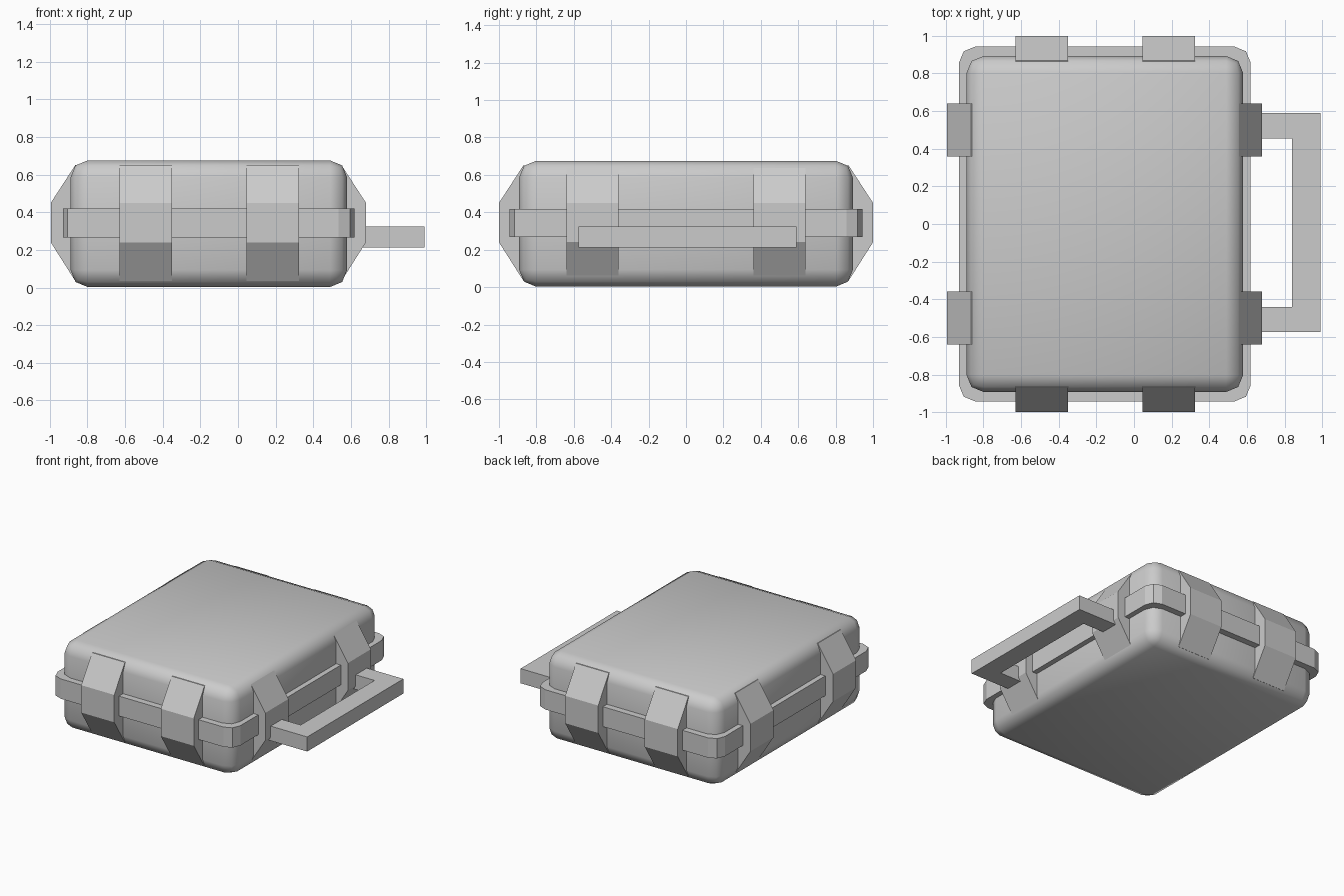
import bpy
import bmesh
from math import radians
from mathutils import Matrix, Vector

if "Cube" in bpy.data.objects:
    bpy.data.objects.remove(bpy.data.objects["Cube"])

# One plain colour for the whole case
grey = bpy.data.materials.new("grey")
grey.use_nodes = True
COLOUR = (0.6, 0.6, 0.6, 1)
grey.diffuse_color = COLOUR
grey.node_tree.nodes["Principled BSDF"].inputs["Base Color"].default_value = COLOUR

CENTRE_X = -0.155


def finish(name, bm, smooth=False):
    bmesh.ops.recalc_face_normals(bm, faces=bm.faces)
    mesh = bpy.data.meshes.new(name)
    bm.to_mesh(mesh)
    bm.free()
    mesh.materials.append(grey)
    obj = bpy.data.objects.new(name, mesh)
    bpy.context.collection.objects.link(obj)
    if smooth:
        bpy.ops.object.select_all(action='DESELECT')
        obj.select_set(True)
        bpy.context.view_layer.objects.active = obj
        bpy.ops.object.shade_smooth_by_angle(angle=radians(60))
    return obj


def box(size, centre):
    bm = bmesh.new()
    bmesh.ops.create_cube(bm, size=1)
    bmesh.ops.scale(bm, vec=size, verts=bm.verts)
    bmesh.ops.translate(bm, vec=centre, verts=bm.verts)
    return bm


def extrude_profile(points, depth):
    """Solid made from a closed outline pushed along depth."""
    bm = bmesh.new()
    face = bm.faces.new([bm.verts.new(p) for p in points])
    top = bmesh.ops.extrude_face_region(bm, geom=[face])["geom"]
    bmesh.ops.translate(bm, vec=depth, verts=[v for v in top if isinstance(v, bmesh.types.BMVert)])
    return bm


# Rounded case body
bm = box((1.47, 1.785, 0.672), (CENTRE_X, 0, 0.339))
bmesh.ops.bevel(bm, geom=bm.edges[:], offset=0.09, segments=2, profile=0.5, affect='EDGES')
finish("case_body", bm, smooth=True)

# Band around the middle, rounded at its upright corners only
bm = box((1.55, 1.885, 0.152), (CENTRE_X, 0, 0.343))
upright = [e for e in bm.edges if abs(e.verts[0].co.z - e.verts[1].co.z) > 0.1]
bmesh.ops.bevel(bm, geom=upright, offset=0.085, segments=2, profile=0.5, affect='EDGES')
finish("middle_band", bm)

# Angular clasps: (distance out from the case wall, height)
CLASP = [(-0.06, 0.65), (0.02, 0.65), (0.15, 0.45), (0.15, 0.24), (0.02, 0.035), (-0.06, 0.035)]
WIDTH = 0.28


def clasp(name, wall, turn):
    """Clasp facing +x, turned about z and moved to its wall."""
    outline = [Vector((out, -WIDTH / 2, z)) for out, z in CLASP]
    bm = extrude_profile(outline, (0, WIDTH, 0))
    bm.transform(Matrix.Translation(wall) @ Matrix.Rotation(radians(turn), 4, 'Z'))
    finish(name, bm)


for end, y in (("front", -0.5), ("back", 0.5)):
    clasp(f"left_{end}_clasp", (0.53, y, 0), 0)
    clasp(f"right_{end}_clasp", (-0.845, y, 0), 180)
for side, x in (("right", -0.49), ("left", 0.185)):
    clasp(f"front_{side}_clasp", (x, -0.85, 0), -90)
    clasp(f"back_{side}_clasp", (x, 0.85, 0), 90)

# Flat U-shaped carrying handle
HANDLE = [(0.62, -0.575), (0.99, -0.575), (0.99, 0.59), (0.62, 0.59),
          (0.62, 0.455), (0.84, 0.455), (0.84, -0.44), (0.62, -0.44)]
finish("handle", extrude_profile([(x, y, 0.212) for x, y in HANDLE], (0, 0, 0.112)))
